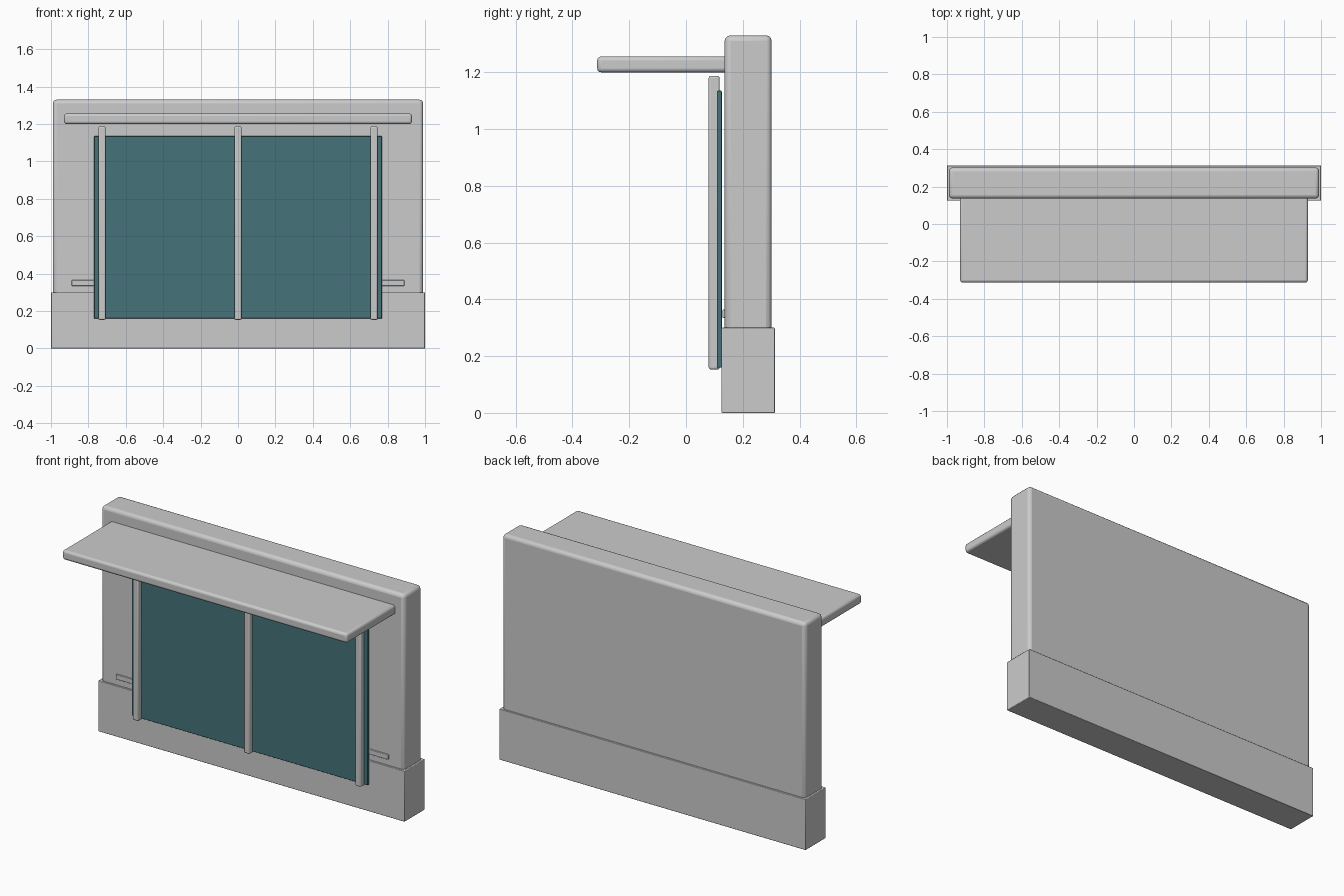
import bpy

if "Cube" in bpy.data.objects:
    bpy.data.objects.remove(bpy.data.objects["Cube"])


def box(name, x, y, z, bevel=0.0, segments=3):
    """Axis-aligned bevelled box from (min, max) ranges."""
    bpy.ops.mesh.primitive_cube_add(size=1)
    ob = bpy.context.object
    ob.name = name
    ob.location = [(a + b) / 2 for a, b in (x, y, z)]
    ob.scale = [b - a for a, b in (x, y, z)]
    bpy.ops.object.transform_apply(location=True, rotation=False, scale=True)
    if bevel:
        mod = ob.modifiers.new("Bevel", 'BEVEL')
        mod.width = bevel
        mod.segments = segments
        bpy.ops.object.shade_smooth_by_angle()
    return ob


# Plinth and wall
box("base_plinth", (-1, 1), (0.125, 0.313), (0, 0.30), 0.003, 2)
box("wall_panel", (-0.99, 0.99), (0.136, 0.302), (0.27, 1.33), 0.02)

# Overhanging canopy
box("canopy", (-0.93, 0.93), (-0.313, 0.16), (1.20, 1.256), 0.014)

# Thin sill strip behind the window
box("sill_strip", (-0.89, 0.89), (0.129, 0.15), (0.335, 0.365), 0.003, 2)

# Window glass
glass = box("window_glass", (-0.77, 0.77), (0.109, 0.126), (0.16, 1.135), 0.003, 2)
teal = bpy.data.materials.new("teal_glass")
teal.diffuse_color = (0.06, 0.17, 0.19, 1)
teal.use_nodes = True
teal.node_tree.nodes["Principled BSDF"].inputs["Base Color"].default_value = teal.diffuse_color
glass.data.materials.append(teal)

# Vertical window bars
for label, cx in (("left", -0.727), ("centre", 0), ("right", 0.727)):
    box(f"window_bar_{label}", (cx - 0.019, cx + 0.019), (0.08, 0.118),
        (0.153, 1.187), 0.007)
